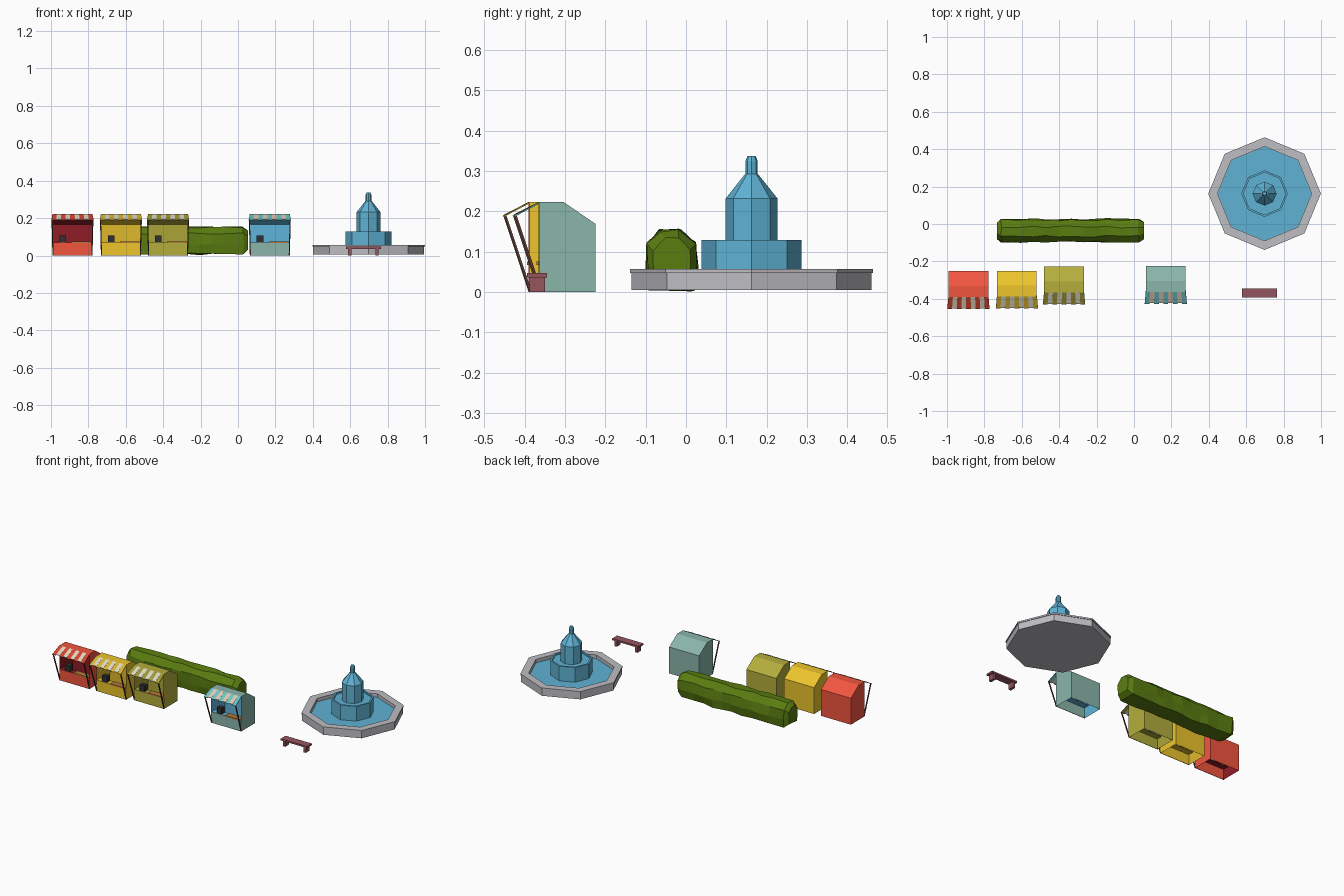
import bpy, math, random

if "Cube" in bpy.data.objects:
    bpy.data.objects.remove(bpy.data.objects["Cube"])

random.seed(4)
MATS = {}


def mat(hexcol):
    if hexcol not in MATS:
        m = bpy.data.materials.new("paint_" + hexcol)
        rgb = [int(hexcol[i:i + 2], 16) / 255 for i in (0, 2, 4)]
        m.diffuse_color = [((c + 0.055) / 1.055) ** 2.4 for c in rgb] + [1]
        m.use_nodes = True
        m.node_tree.nodes["Principled BSDF"].inputs["Base Color"].default_value = m.diffuse_color
        MATS[hexcol] = m
    return MATS[hexcol]


def mesh(name, verts, faces, colors=(), indices=None):
    me = bpy.data.meshes.new(name)
    me.from_pydata(verts, [], faces)
    for c in colors:
        me.materials.append(mat(c))
    if indices:
        for p, i in zip(me.polygons, indices):
            p.material_index = i
    ob = bpy.data.objects.new(name, me)
    bpy.context.collection.objects.link(ob)
    return ob


def box(name, x, y, z, color):
    v = [(a, b, c) for a in x for b in y for c in z]
    f = [(0, 1, 3, 2), (4, 6, 7, 5), (0, 4, 5, 1), (2, 3, 7, 6), (0, 2, 6, 4), (1, 5, 7, 3)]
    return mesh(name, v, f, [color])


def loft(name, rings, colors=()):
    # skin closed rings of equal length and cap both ends
    n = len(rings[0])
    v = [p for r in rings for p in r]
    f = [(i * n + j, i * n + (j + 1) % n, (i + 1) * n + (j + 1) % n, (i + 1) * n + j)
         for i in range(len(rings) - 1) for j in range(n)]
    f += [tuple(reversed(range(n))), tuple(range(len(v) - n, len(v)))]
    return mesh(name, v, f, colors)


def lathe(name, profile, center, colors=(), sides=8):
    rings = [[(center[0] + r * math.cos(2 * math.pi * k / sides),
               center[1] + r * math.sin(2 * math.pi * k / sides), z)
              for k in range(sides)] for r, z in profile]
    return loft(name, rings, colors)


def stall(tag, cx, back, outer, inner, stripe, cream):
    w, front = 0.106, back - 0.138
    # hollow shell: front counter panel, back, sloped and flat roof, sides
    prof = [(front, 0), (back, 0), (back, 0.169), (back - 0.079, 0.223), (front, 0.223)]

    def shell(name, inset, color):
        ww = w - inset
        pr = [(y - inset * (y > front), z - inset * (z > 0)) for y, z in prof]
        v = [(cx + s * ww, y, z) for s in (-1, 1) for y, z in pr]
        f = [(4, 3, 2, 1, 0), (5, 6, 7, 8, 9), (1, 2, 7, 6), (2, 3, 8, 7), (3, 4, 9, 8)]
        return mesh(name, v, f, [color])

    shell(tag + "_stall_shell", 0, outer)
    lining = shell(tag + "_stall_lining", 0.002, inner)
    lining.data.flip_normals()
    box(tag + "_counter_front", (cx - w, cx + w), (front, front + 0.003), (0, 0.07), outer)
    box(tag + "_counter_top", (cx - w + .002, cx + w - .002), (front + .003, front + 0.04), (0.066, 0.07), inner)
    box(tag + "_counter_board", (cx - 0.005, cx + 0.1), (front - 0.004, front + 0.035), (0.067, 0.075), "B5793A")
    box(tag + "_cash_box", (cx - 0.07, cx - 0.035), (front + 0.005, front + 0.035), (0.07, 0.108), "303033")

    # striped awning, flaring outwards, with alternating stripe ends
    n, v, f, idx = 9, [], [], []
    for k in range(n):
        a, b = -1 + 2 * k / n, -1 + 2 * (k + 1) / n
        drop = 0.0 if k % 2 else 0.003
        y, z = front - 0.061 - drop, 0.192 - drop
        q = len(v)
        v += [(cx + a * .107, front, .223), (cx + a * .113, y, z),
              (cx + b * .113, y, z), (cx + b * .107, front, .223)]
        f.append((q, q + 1, q + 2, q + 3))
        idx.append(k % 2)
    aw = mesh(tag + "_awning", v, f, [stripe, cream], idx)
    sol = aw.modifiers.new("thickness", "SOLIDIFY")
    sol.thickness = 0.003

    # slanted awning poles
    for side, s in (("left", -1), ("right", 1)):
        rings = []
        for x, y, z in ((cx + s * .104, front + .003, 0), (cx + s * .109, front - .06, .19)):
            rings.append([(x - .003, y - .003, z), (x + .003, y - .003, z),
                          (x + .003, y + .003, z), (x - .003, y + .003, z)])
        loft(f"{tag}_{side}_pole", rings, ["5A3A34"])


stall("red", -0.885, -0.252, "F2553F", "8E1C26", "D8452F", "E0D6BE")
stall("yellow", -0.626, -0.250, "EDC52C", "E0B92B", "D9B42E", "DDD8C4")
stall("olive", -0.374, -0.228, "B4AE3C", "ABA539", "A09A35", "DDD8C4")
stall("sage", 0.170, -0.2245, "8AB5AA", "5FB4DA", "6CC4C4", "E2C9B4")

# hedge: lumpy lofted row
section = [(-.055, .008), (-.063, .06), (-.06, .118), (-.03, .152),
           (.018, .152), (.055, .12), (.062, .06), (.052, .006)]
rings = []
N = 12
for i in range(N + 1):
    t = i / N
    end = i in (0, N)
    k = 0.72 if end else 1.0
    x = -0.733 + 0.786 * t
    if i in (1, N - 1):
        x += 0.04 * (-1 if i == 1 else 1)
    rings.append([(x + (0 if end else random.uniform(-.008, .008)),
                   -0.034 + y * k + random.uniform(-.005, .005),
                   .078 + (z - .078) * k + random.uniform(-.005, .005))
                  for y, z in section])
loft("hedge", rings, ["5A7D10"])

# fountain
C = (0.698, 0.1625)
BLUE = "5FB2D4"
lathe("fountain_basin", [(.02, .005), (.297, .005), (.297, .047), (.301, .047), (.301, .057),
                         (.252, .057), (.252, .028), (.02, .028)], C, ["BFBEC4"])
lathe("basin_water", [(.251, .029), (.251, .035)], C, [BLUE])
lathe("fountain_lower_tier", [(.124, .033), (.124, .129), (.113, .129), (.113, .12)], C, [BLUE])
lathe("fountain_upper_tier", [(.064, .118), (.064, .232), (.018, .29), (.015, .292),
                              (.015, .325), (.010, .337)], C, [BLUE])

# bench
WOOD = "955660"
box("bench_seat", (.578, .764), (-.394, -.345), (.036, .047), WOOD)
for side, x in (("left", .589), ("right", .735)):
    box(f"bench_{side}_leg", (x, x + .017), (-.388, -.35), (0, .036), WOOD)
